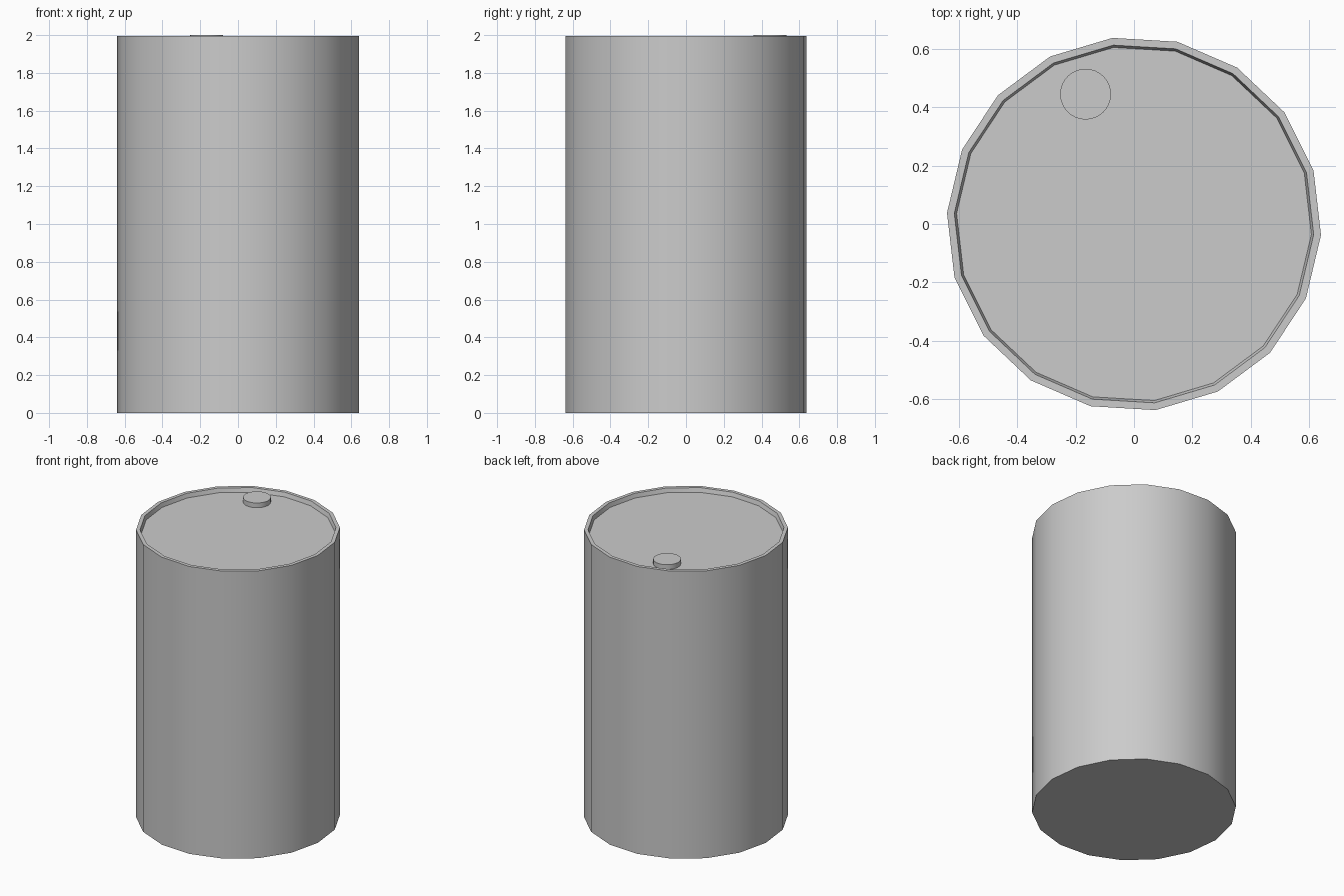
import bpy
import bmesh
import math

cube = bpy.data.objects.get("Cube")
if cube:
    bpy.data.objects.remove(cube, do_unlink=True)

metal = bpy.data.materials.new("grey metal")
metal.use_nodes = True
GREY = (0.6, 0.6, 0.6, 1)
metal.diffuse_color = GREY
metal.node_tree.nodes["Principled BSDF"].inputs["Base Color"].default_value = GREY


def lathe(name, profile, sides, centre=(0, 0), turn=0.0):
    """Spin (radius, z) points into rings, closed by a flat face at both ends."""
    bm = bmesh.new()
    rings = []
    for r, z in profile:
        angles = [turn + math.tau * i / sides for i in range(sides)]
        rings.append([bm.verts.new((r * math.cos(a), r * math.sin(a), z)) for a in angles])
    for low, high in zip(rings, rings[1:]):
        for i in range(sides):
            j = (i + 1) % sides
            bm.faces.new((low[i], low[j], high[j], high[i]))
    bm.faces.new(rings[0][::-1])
    bm.faces.new(rings[-1])
    mesh = bpy.data.meshes.new(name)
    bm.to_mesh(mesh)
    bm.free()
    mesh.materials.append(metal)
    obj = bpy.data.objects.new(name, mesh)
    obj.location = (*centre, 0)
    bpy.context.collection.objects.link(obj)
    bpy.ops.object.select_all(action="DESELECT")
    obj.select_set(True)
    bpy.context.view_layer.objects.active = obj
    bpy.ops.object.shade_smooth_by_angle(angle=math.radians(30))
    return obj


# Barrel with a raised rim around a recessed lid
RIM_Z, LID_Z = 1.996, 1.967
lathe("barrel_body",
      [(0.642, 0), (0.642, RIM_Z), (0.617, RIM_Z), (0.609, LID_Z)],
      18, turn=math.radians(-3.4))

# Round filler cap near the back of the lid
lathe("filler_cap", [(0.087, LID_Z - 0.005), (0.087, 2.0)], 32, centre=(-0.166, 0.445))
